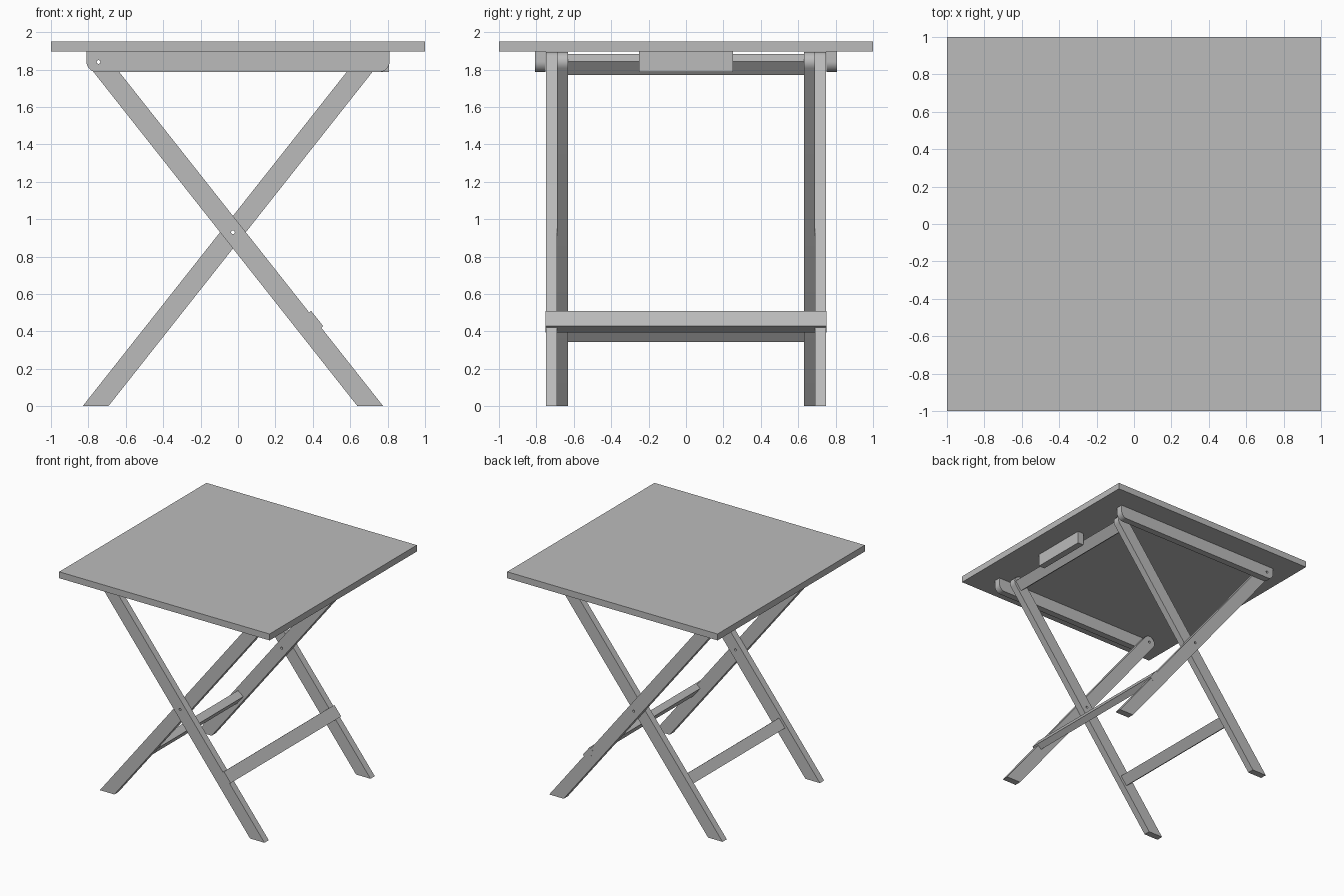
import bpy
import math
from mathutils import Vector

cube = bpy.data.objects.get("Cube")
if cube:
    bpy.data.objects.remove(cube, do_unlink=True)

grey = bpy.data.materials.new("plain grey")
grey.use_nodes = True
grey.diffuse_color = (0.5, 0.5, 0.5, 1)
grey.node_tree.nodes["Principled BSDF"].inputs["Base Color"].default_value = (0.5, 0.5, 0.5, 1)

THICK = 0.058          # board thickness of legs and rails
HALF = 0.054           # half width of a leg, also its end radius
HINGE_Z = 1.84
SLOPE = 0.79           # sideways run of a leg per unit of height
PIVOT = Vector((-0.027, 0.93))
LEAN = math.atan(SLOPE)


def arc(centre, radius, start, end, steps=12):
    """Points on an arc in the x-z plane, angles in degrees."""
    angles = [math.radians(start + (end - start) * i / steps) for i in range(steps + 1)]
    return [(centre[0] + radius * math.cos(a), centre[1] + radius * math.sin(a)) for a in angles]


def hole(centre):
    return arc(centre, 0.01, 0, 337.5, 15)


def board(name, loops, y, thickness):
    """Extrude an x-z outline with holes along y, centred on y."""
    curve = bpy.data.curves.new(name, 'CURVE')
    curve.dimensions = '2D'
    curve.fill_mode = 'BOTH'
    curve.extrude = thickness / 2
    for loop in loops:
        spline = curve.splines.new('POLY')
        spline.points.add(len(loop) - 1)
        for point, (x, z) in zip(spline.points, loop):
            point.co = (x, z, 0, 1)
        spline.use_cyclic_u = True
    temp = bpy.data.objects.new(name + " outline", curve)
    bpy.context.collection.objects.link(temp)
    bpy.context.view_layer.update()
    graph = bpy.context.evaluated_depsgraph_get()
    mesh = bpy.data.meshes.new_from_object(temp.evaluated_get(graph))
    bpy.data.objects.remove(temp, do_unlink=True)
    mesh.name = name
    mesh.materials.clear()
    mesh.materials.append(grey)
    obj = bpy.data.objects.new(name, mesh)
    obj.location.y = y
    obj.rotation_euler.x = math.pi / 2
    bpy.context.collection.objects.link(obj)
    bpy.ops.object.select_all(action='DESELECT')
    obj.select_set(True)
    bpy.context.view_layer.objects.active = obj
    bpy.ops.object.shade_smooth_by_angle(angle=math.radians(35))
    return obj


def box(name, centre, size, tilt=0):
    bpy.ops.mesh.primitive_cube_add(size=1, location=centre, rotation=(0, tilt, 0))
    obj = bpy.context.object
    obj.name = name
    obj.scale = size
    obj.data.materials.append(grey)
    return obj


def leg_x(z, side):
    """Centre line of a leg; side is the x direction its top leans to."""
    return PIVOT.x + side * SLOPE * (z - PIVOT.y)


def leg_outline(side):
    """Round at the top, cut level with the ground."""
    foot = HALF / math.cos(LEAN)
    top = (leg_x(HINGE_Z, side), HINGE_Z)
    axis = 90 - side * math.degrees(LEAN)
    x = leg_x(0, side)
    return [(x - foot, 0), (x + foot, 0)] + arc(top, HALF, axis - 90, axis + 90)


# Table top
box("table_top", (0, 0, 1.9225), (2, 2, 0.055))

# Rails and the two crossed leg pairs, front and back
hinge = (leg_x(HINGE_Z, -1), HINGE_Z)
rail_end = 0.81
rail_bottom = 1.787
corner = 0.055
rail = ([(rail_end, 1.895), (-rail_end, 1.895)]
        + arc((-rail_end + corner, rail_bottom + corner), corner, 180, 270)
        + arc((rail_end - corner, rail_bottom + corner), corner, 270, 360))
for label, s in (("front", -1), ("back", 1)):
    board(label + "_rail", [rail, hole(hinge)], s * 0.779, THICK)
    board(label + "_outer_leg", [leg_outline(-1), hole(hinge), hole(PIVOT)], s * 0.72, THICK)
    board(label + "_inner_leg", [leg_outline(1), hole(PIVOT)], s * 0.661, THICK)

# Crossbars between the inner legs
for name, z in (("upper_crossbar", 1.827), ("lower_crossbar", 0.40)):
    box(name, (leg_x(z, 1), 0, z), (0.064, 1.266, 0.092), LEAN)

# Footrest bar lying on the outer legs
bar_thick = 0.055
out = HALF + bar_thick / 2
z = 0.468
box("outer_crossbar",
    (leg_x(z, -1) + out * math.cos(LEAN), 0, z + out * math.sin(LEAN) - 0.067),
    (bar_thick, 1.5, 0.104), -LEAN)

# Stop block under the top
box("stop_block", (0.779, 0, 1.841), (THICK, 0.5, 0.108))
